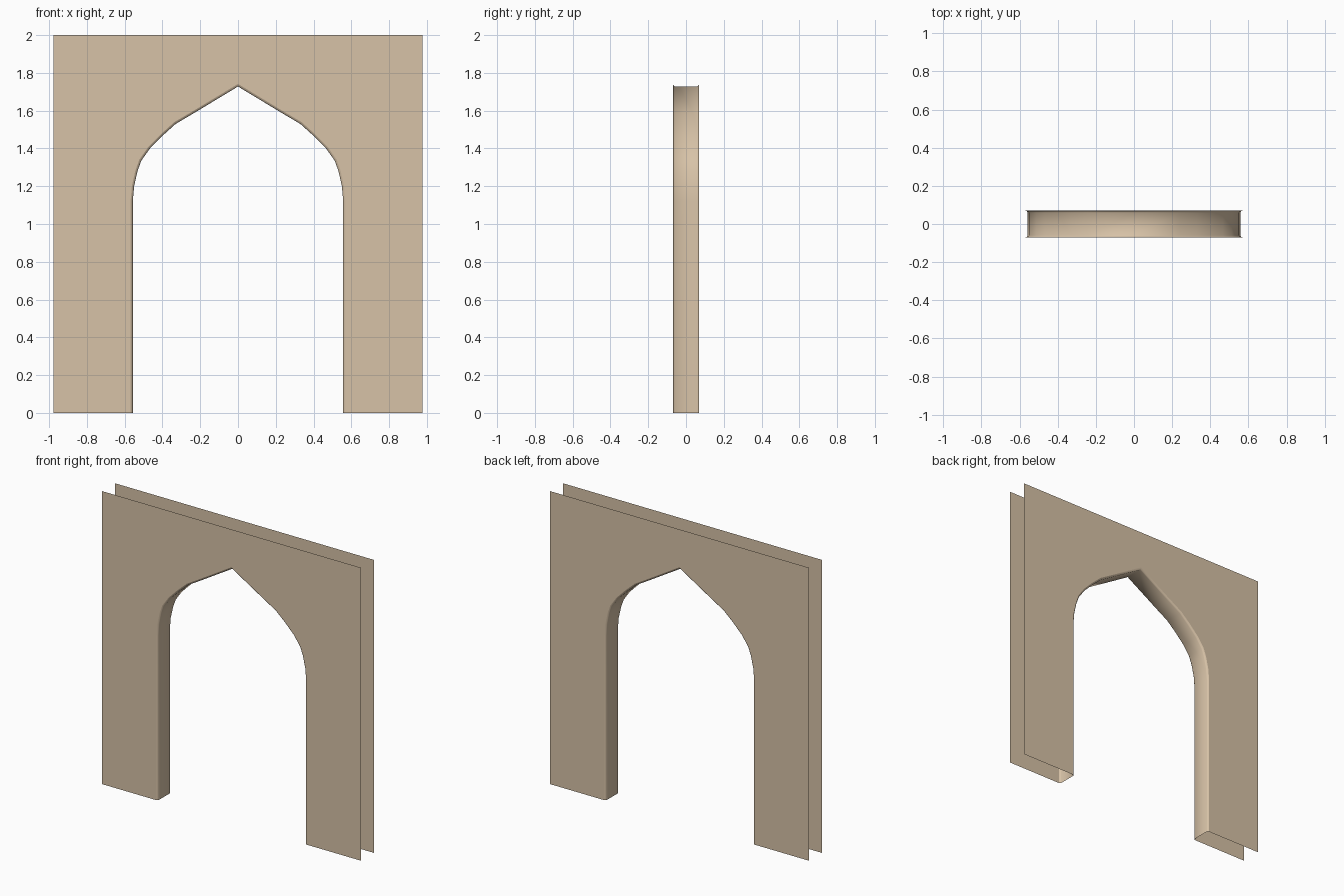
import bpy
from mathutils import Vector

if "Cube" in bpy.data.objects:
    bpy.data.objects.remove(bpy.data.objects["Cube"])

# Colour
stone = bpy.data.materials.new("warm_tan_stone")
stone.diffuse_color = (0.68, 0.54, 0.385, 1)
stone.use_nodes = True
stone.node_tree.nodes["Principled BSDF"].inputs["Base Color"].default_value = stone.diffuse_color

HALF_W, HEIGHT, HALF_D = 0.977, 2.0, 0.07

# Right half of the pointed opening, from floor to apex (x, z)
half = [(0.557, 0), (0.557, 1.12), (0.55, 1.20), (0.532, 1.28), (0.512, 1.335),
        (0.466, 1.40), (0.40, 1.467), (0.33, 1.53), (0.24, 1.583), (0, 1.728)]
arch = [Vector((-x, z)) for x, z in half] + [Vector(p) for p in half[-2::-1]]


def offset(path, d):
    """Push the arch outward into the wall by d, with mitred corners."""
    dirs = [(b - a).normalized() for a, b in zip(path, path[1:])]
    out = []
    for i, p in enumerate(path):
        a, b = dirs[max(i - 1, 0)], dirs[min(i, len(dirs) - 1)]
        na, nb = Vector((-a.y, a.x)), Vector((-b.y, b.x))
        m = (na + nb).normalized()
        out.append(p + m * d / m.dot(na))
    return out


def add_object(name, verts, faces):
    mesh = bpy.data.meshes.new(name)
    mesh.from_pydata(verts, [], faces)
    mesh.materials.append(stone)
    ob = bpy.data.objects.new(name, mesh)
    bpy.context.collection.objects.link(ob)
    return ob


# Front and back wall faces: thin sheets with the arch cut out
FLARE = 0.012
outline = [(HALF_W, 0), (HALF_W, HEIGHT), (-HALF_W, HEIGHT), (-HALF_W, 0)]
outline += [tuple(p) for p in offset(arch, FLARE)]
for name, y in (("front_wall", -HALF_D), ("back_wall", HALF_D)):
    loop = outline if y < 0 else outline[::-1]
    add_object(name, [(x, y, z) for x, z in loop], [range(len(loop))])

# Arch lining: strip between the walls with small rounded lips
section = [(-HALF_D, FLARE), (-0.067, 0.005), (-0.06, 0.0),
           (0.06, 0.0), (0.067, 0.005), (HALF_D, FLARE)]
verts = [(p.x, y, p.y) for y, d in section for p in offset(arch, d)]
n = len(arch)
faces = [(r * n + i, (r + 1) * n + i, (r + 1) * n + i + 1, r * n + i + 1)
         for r in range(len(section) - 1) for i in range(n - 1)]
lining = add_object("arch_lining", verts, faces)
bpy.context.view_layer.objects.active = lining
lining.select_set(True)
bpy.ops.object.shade_smooth_by_angle(angle=0.9)
